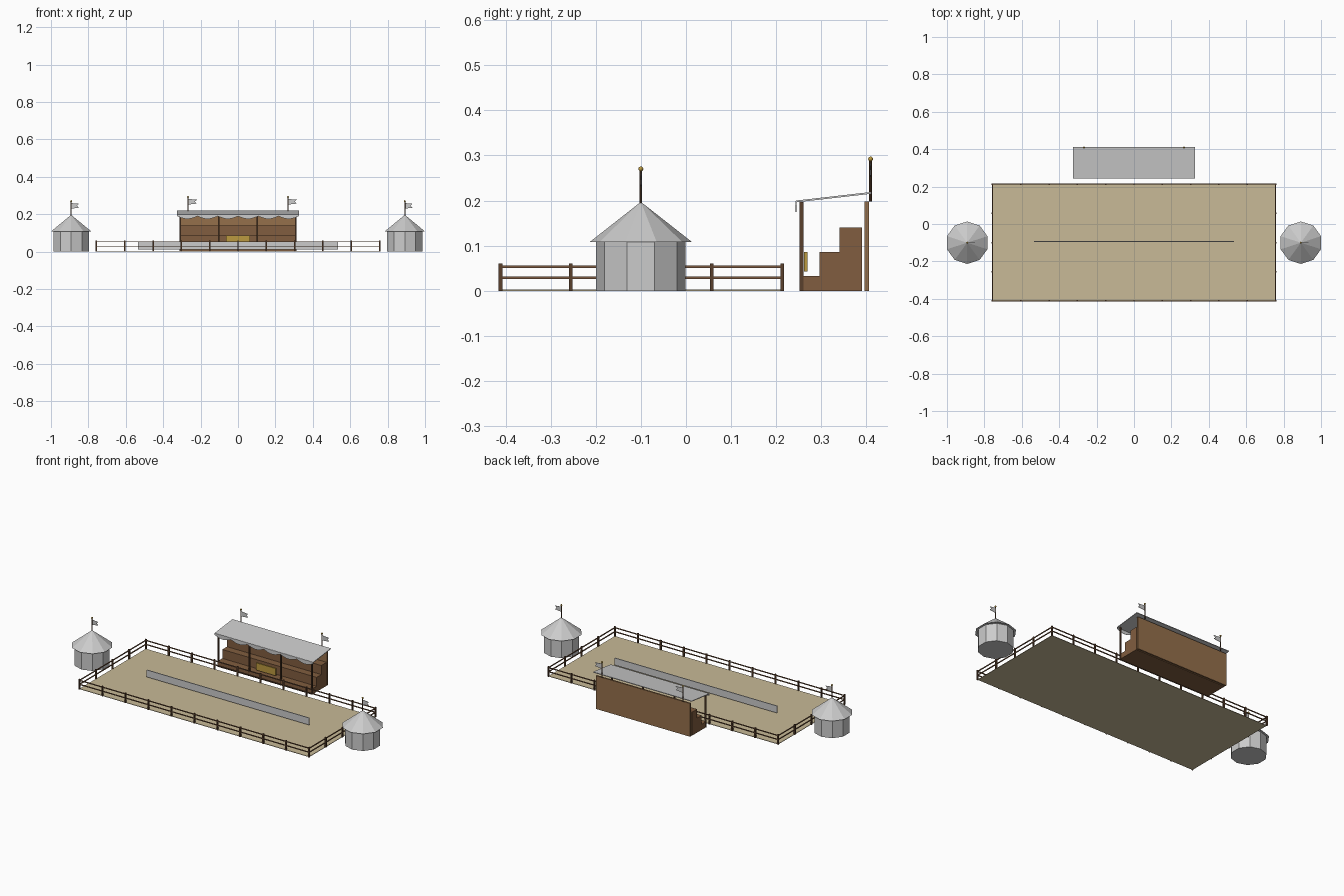
import bpy, bmesh
from math import sin, pi

if "Cube" in bpy.data.objects:
    bpy.data.objects.remove(bpy.data.objects["Cube"])


def material(name, rgb):
    m = bpy.data.materials.new(name)
    m.diffuse_color = (*rgb, 1)
    m.use_nodes = True
    m.node_tree.nodes["Principled BSDF"].inputs["Base Color"].default_value = m.diffuse_color
    return m


SAND = material("sand", (0.58, 0.49, 0.31))
DARK = material("dark_wood", (0.10, 0.05, 0.025))
RAIL = material("rail_wood", (0.20, 0.10, 0.05))
WOOD = material("bench_wood", (0.22, 0.11, 0.05))
PLANK = material("plank_wood", (0.30, 0.16, 0.07))
GOLD = material("gold", (0.50, 0.32, 0.05))


def finish(name, bm, mat=None):
    bmesh.ops.recalc_face_normals(bm, faces=bm.faces)
    me = bpy.data.meshes.new(name)
    bm.to_mesh(me)
    bm.free()
    ob = bpy.data.objects.new(name, me)
    bpy.context.collection.objects.link(ob)
    if mat:
        me.materials.append(mat)
    return ob


def add_box(bm, x0, x1, y0, y1, z0, z1):
    vs = bmesh.ops.create_cube(bm, size=1)["verts"]
    for v in vs:
        v.co.x = x1 if v.co.x > 0 else x0
        v.co.y = y1 if v.co.y > 0 else y0
        v.co.z = z1 if v.co.z > 0 else z0


def boxes(name, items, mat=None):
    bm = bmesh.new()
    for b in items:
        add_box(bm, *b)
    return finish(name, bm, mat)


def cone(name, x, y, z0, z1, r0, r1, sides, mat=None):
    bm = bmesh.new()
    bmesh.ops.create_cone(bm, cap_ends=True, segments=sides, radius1=r0, radius2=r1, depth=z1 - z0)
    bmesh.ops.remove_doubles(bm, verts=bm.verts, dist=1e-6)
    bmesh.ops.translate(bm, verts=bm.verts, vec=(x, y, (z0 + z1) / 2))
    return finish(name, bm, mat)


def prism(name, pts, offset, mat=None):
    # extrude a flat outline along an offset vector
    bm = bmesh.new()
    face = bm.faces.new([bm.verts.new(p) for p in pts])
    ext = bmesh.ops.extrude_face_region(bm, geom=[face])["geom"]
    bmesh.ops.translate(bm, verts=[g for g in ext if isinstance(g, bmesh.types.BMVert)], vec=offset)
    return finish(name, bm, mat)


def flag(name, x, y, z0, z1):
    # pole, gold ball and swallowtail pennant
    cone(name + "_pole", x, y, z0, z1, 0.003, 0.003, 8, DARK)
    bm = bmesh.new()
    bmesh.ops.create_uvsphere(bm, u_segments=10, v_segments=6, radius=0.0055)
    bmesh.ops.translate(bm, verts=bm.verts, vec=(x, y, z1))
    ball = finish(name + "_finial", bm, GOLD)
    for p in ball.data.polygons:
        p.use_smooth = True
    outline = [(0, -0.010), (0.048, -0.014), (0.036, -0.024), (0.048, -0.035), (0, -0.040)]
    k = 0.85 if "tent" in name else 1
    prism(name + "_pennant", [(x + a * k, y - 0.001, z1 + b) for a, b in outline], (0, 0.002, 0))


# arena ground
X, Y0, Y1, YC = 0.757, -0.411, 0.213, -0.099
boxes("arena_sand", [(-X, X, Y0, Y1, 0, 0.003)], SAND)

# fence posts and rails
spots = [(-X + 2 * X * i / 10, y) for i in range(11) for y in (Y0, Y1)]
spots += [(x, Y0 + (Y1 - Y0) * j / 4) for x in (-X, X) for j in (1, 2, 3)]
h = 0.004
boxes("fence_posts", [(x - h, x + h, y - h, y + h, 0, 0.06) for x, y in spots], DARK)
t = 0.0025
rails = []
for z in (0.029, 0.053):
    rails += [(-X, X, y - t, y + t, z - t, z + t) for y in (Y0, Y1)]
    rails += [(x - t, x + t, Y0, Y1, z - t, z + t) for x in (-X, X)]
boxes("fence_rails", rails, RAIL)

# centre barrier
boxes("centre_barrier", [(-0.535, 0.535, -0.096, -0.091, 0.012, 0.054)])

# ten-sided tents
for side, x in (("left", -0.892), ("right", 0.892)):
    cone(side + "_tent_wall", x, -0.1, 0, 0.108, 0.099, 0.099, 10)
    cone(side + "_tent_roof", x, -0.1, 0.108, 0.197, 0.1135, 0, 10)
    flag(side + "_tent_flag", x, -0.1, 0.185, 0.270)

# stand: stepped benches, back wall, front posts
W = 0.311
steps = [(0.252, 0), (0.252, 0.033), (0.296, 0.033), (0.296, 0.086),
         (0.34, 0.086), (0.34, 0.14), (0.39, 0.14), (0.39, 0)]
prism("stand_benches", [(-W, y, z) for y, z in steps], (2 * W, 0, 0), WOOD)
boxes("stand_back_wall", [(-W, W, 0.396, 0.405, 0, 0.198)], PLANK)
boxes("stand_posts", [(x - h, x + h, 0.252, 0.26, 0, 0.197)
                      for x in (-0.309, -0.103, 0.103, 0.309)], DARK)

# gold front panel
boxes("gold_panel", [(-0.065, 0.065, 0.261, 0.269, 0.043, 0.086)], GOLD)

# sloping canopy with scalloped valance
R = 0.325
prism("canopy", [(-R, 0.244, 0.196), (-R, 0.411, 0.215), (-R, 0.411, 0.219), (-R, 0.244, 0.200)],
      (2 * R, 0, 0))
n = 48
hem = [(-R + 2 * R * i / n, 0.243, 0.190 - 0.015 * abs(sin(6 * pi * i / n))) for i in range(n + 1)]
prism("canopy_valance", hem + [(R, 0.243, 0.199), (-R, 0.243, 0.199)], (0, 0.002, 0))
for side, x in (("left", -0.267), ("right", 0.267)):
    flag(side + "_stand_flag", x, 0.409, 0.198, 0.292)
